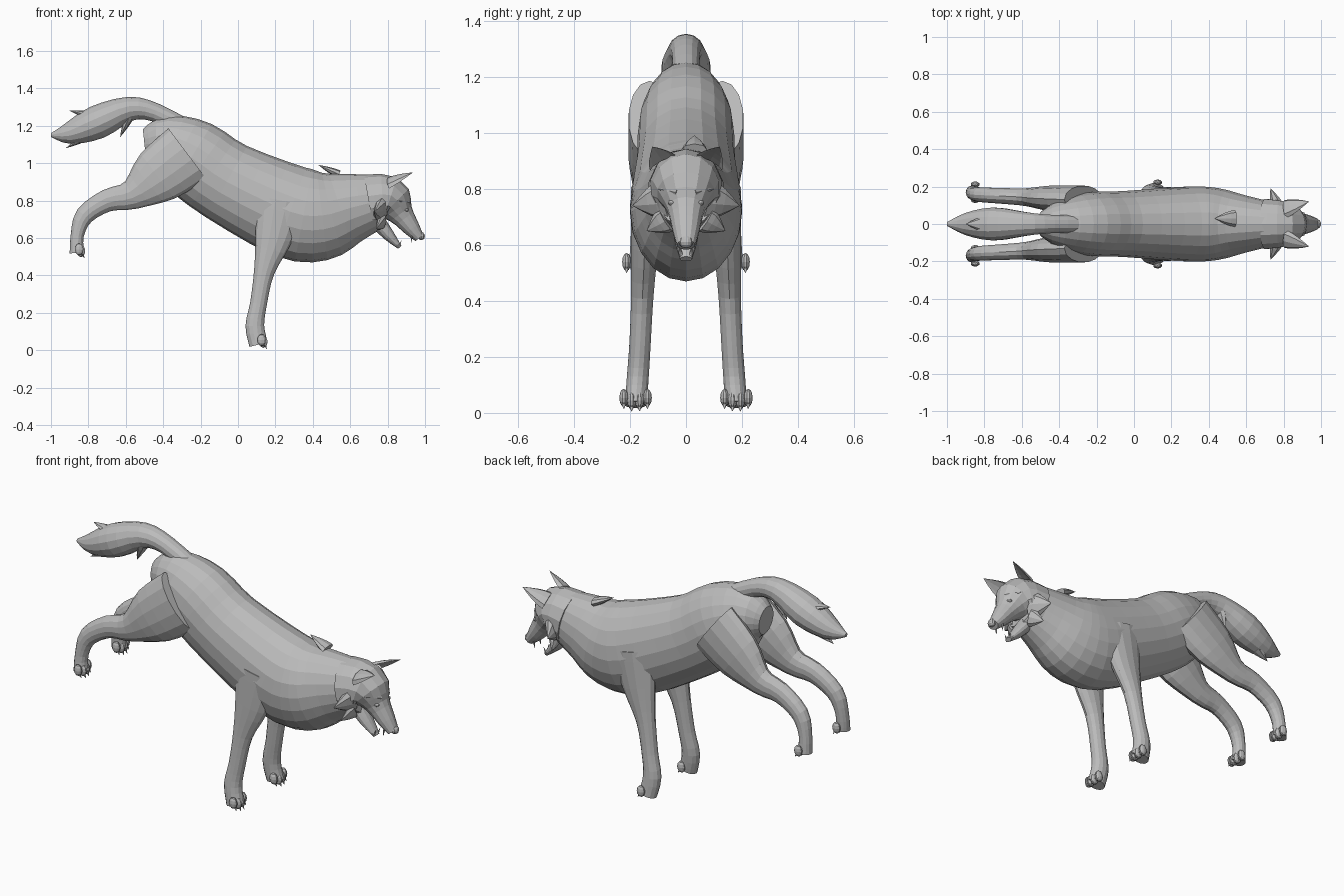
import bpy
import bmesh
import math
from mathutils import Vector
from mathutils.geometry import interpolate_bezier

if "Cube" in bpy.data.objects:
    bpy.data.objects.remove(bpy.data.objects["Cube"])

# One plain coat colour
fur_grey = bpy.data.materials.new("fur grey")
fur_grey.use_nodes = True
coat_colour = (0.5, 0.5, 0.5, 1)
fur_grey.diffuse_color = coat_colour
fur_grey.node_tree.nodes["Principled BSDF"].inputs["Base Color"].default_value = coat_colour


def finish(name, bm, paired):
    """Turn a bmesh into a named object, mirrored across the middle when paired."""
    bmesh.ops.recalc_face_normals(bm, faces=bm.faces)
    mesh = bpy.data.meshes.new(name)
    bm.to_mesh(mesh)
    bm.free()
    mesh.materials.append(fur_grey)
    part = bpy.data.objects.new(name, mesh)
    bpy.context.collection.objects.link(part)
    if paired:
        mirror = part.modifiers.new("mirror", "MIRROR")
        mirror.use_axis = (False, True, False)
        mirror.use_mirror_merge = False


def skin(bm, rings):
    """Join rings of points with quads and cap both ends."""
    rings = [[bm.verts.new(point) for point in ring] for ring in rings]
    for ring, following in zip(rings, rings[1:]):
        for i in range(len(ring)):
            bm.faces.new((ring[i - 1], ring[i], following[i], following[i - 1]))
    bm.faces.new(rings[0])
    bm.faces.new(reversed(rings[-1]))


def smooth_path(points, steps):
    """Run a smooth curve through the points."""
    points = [Vector(point) for point in points]
    padded = [points[0]] + points + [points[-1]]
    curve = [points[0]]
    for before, start, end, after in zip(padded, padded[1:], padded[2:], padded[3:]):
        leave = start + (end - before) / 6
        arrive = end - (after - start) / 6
        curve.extend(interpolate_bezier(start, leave, arrive, end, steps + 1)[1:])
    return curve


def circle(sides):
    """Cosine and sine pairs around a turn."""
    turns = [math.tau * i / sides for i in range(sides)]
    return [(math.cos(turn), math.sin(turn)) for turn in turns]


def limb(name, points, ratio, extra=0, spread=(0, 0), sides=14, steps=3):
    """Tube along x, z, radius points; its half width is ratio * radius + extra.
    Spread gives the sideways position at the start and at the end."""
    bm = bmesh.new()
    path = smooth_path(points, steps)
    last = len(path) - 1
    rings = []
    for i, (x, z, radius) in enumerate(path):
        along = path[min(i + 1, last)] - path[max(i - 1, 0)]
        normal = Vector((-along.y, 0, along.x)).normalized() * radius
        sideways = Vector((0, ratio * radius + extra, 0))
        y = spread[0] + (spread[1] - spread[0]) * i / last
        middle = Vector((x, y, z))
        rings.append([middle + normal * c + sideways * s for c, s in circle(sides)])
    skin(bm, rings)
    finish(name, bm, any(spread))


def spike(name, base, tip, wide, across=(0, 1, 0), paired=False, hollow=False):
    """Pointed tuft, claw, tooth or cupped ear, half as thick as it is wide."""
    base, tip, across = Vector(base), Vector(tip), Vector(across)
    axis = tip - base
    across = (across - across.project(axis)).normalized() * wide
    depth = axis.cross(across).normalized() * wide / 2
    bm = bmesh.new()
    rings = []
    for level in range(5):
        t = level / 4
        size = max(1 - t ** 1.5, 0.02)
        ring = []
        for c, s in circle(8):
            if hollow and s < 0:
                s = -s / 2
            ring.append(base + axis * t + (across * c + depth * s) * size)
        rings.append(ring)
    skin(bm, rings)
    finish(name, bm, paired)


def ball(name, centre, size, paired=False):
    """Faceted ellipsoid."""
    bm = bmesh.new()
    bmesh.ops.create_uvsphere(bm, u_segments=10, v_segments=6, radius=1)
    bmesh.ops.scale(bm, vec=size, verts=bm.verts)
    bmesh.ops.translate(bm, vec=centre, verts=bm.verts)
    finish(name, bm, paired)


def toes(name, x, y, z):
    """Four clawed toes, the middle two leading."""
    for offset in (-0.042, -0.014, 0.014, 0.042):
        lead = 0.015 - abs(offset) / 3
        toe = Vector((x + lead, y + offset, z - lead))
        ball(name + "_toe", toe, (0.024, 0.016, 0.032), paired=True)
        claw = toe + Vector((0.01, 0, -0.02))
        spike(name + "_claw", claw, claw + Vector((0.01, 0, -0.02)), 0.008, paired=True)


# Torso and neck
limb("body", [(-.5, 1.1, .08), (-.4, 1.1, .16), (-.25, 1.03, .21), (-.06, .9, .22),
              (.28, .74, .25), (.45, .72, .24), (.6, .76, .19), (.76, .8, .14)],
     ratio=0.8, sides=20)

# Legs and paws
limb("hind_leg", [(-.27, 1.05, .17), (-.43, .93, .15), (-.57, .83, .08), (-.7, .8, .06),
                  (-.82, .72, .05), (-.86, .61, .035), (-.86, .52, .04)],
     ratio=0.3, extra=0.025, spread=(0.13, 0.17))
limb("front_leg", [(.23, .8, .14), (.19, .6, .1), (.14, .42, .055), (.11, .25, .045),
                   (.09, .13, .05), (.11, .03, .05)],
     ratio=0.2, extra=0.03, spread=(0.14, 0.18))
toes("hind", x=-0.85, y=0.17, z=0.54)
toes("front", x=0.125, y=0.18, z=0.055)

# Tail and its tufts
limb("tail", [(-.25, 1.17, .05), (-.44, 1.27, .05), (-.58, 1.29, .065),
              (-.75, 1.22, .09), (-.9, 1.16, .06), (-1, 1.15, .01)], ratio=1)
for base_x, base_z, tip_x, tip_z in ((-.77, 1.25, -.9, 1.28), (-.58, 1.25, -.63, 1.14),
                                     (-.8, 1.15, -.92, 1.08)):
    spike("tail_tuft", (base_x, 0, base_z), (tip_x, 0, tip_z), wide=0.05)

# Head and open jaw
limb("head", [(.7, .79, .15), (.81, .8, .13), (.87, .73, .07), (.93, .65, .045),
              (.97, .6, .027)], ratio=0.85, extra=0.01)
limb("lower_jaw", [(.76, .67, .04), (.81, .61, .03), (.865, .55, .012)], ratio=1, extra=0.01)
ball("nose", (0.98, 0, 0.61), (0.02, 0.025, 0.022))
ball("eye", (0.9, 0.05, 0.75), (0.015, 0.015, 0.01), paired=True)
spike("brow", (0.91, 0.03, 0.78), (0.86, 0.1, 0.8), wide=0.02, across=(1, 0, 1), paired=True)
spike("upper_fang", (0.93, 0.026, 0.61), (0.925, 0.026, 0.57), wide=0.008, paired=True)
spike("lower_fang", (0.86, 0.015, 0.55), (0.875, 0.02, 0.59), wide=0.008, paired=True)

# Ears
spike("ear", (0.81, 0.08, 0.89), (0.935, 0.12, 0.95), wide=0.055, across=(0, 1, -0.5),
      paired=True, hollow=True)

# Ruff and mane
upright = (0.3, 0, 1)
spike("cheek_tuft", (0.77, 0.07, 0.76), (0.73, 0.19, 0.74), 0.08, upright, paired=True)
spike("jowl_tuft", (0.77, 0.07, 0.69), (0.74, 0.14, 0.65), 0.05, upright, paired=True)
spike("mane_tuft", (0.54, 0.03, 0.94), (0.43, 0.03, 0.99), wide=0.045)
